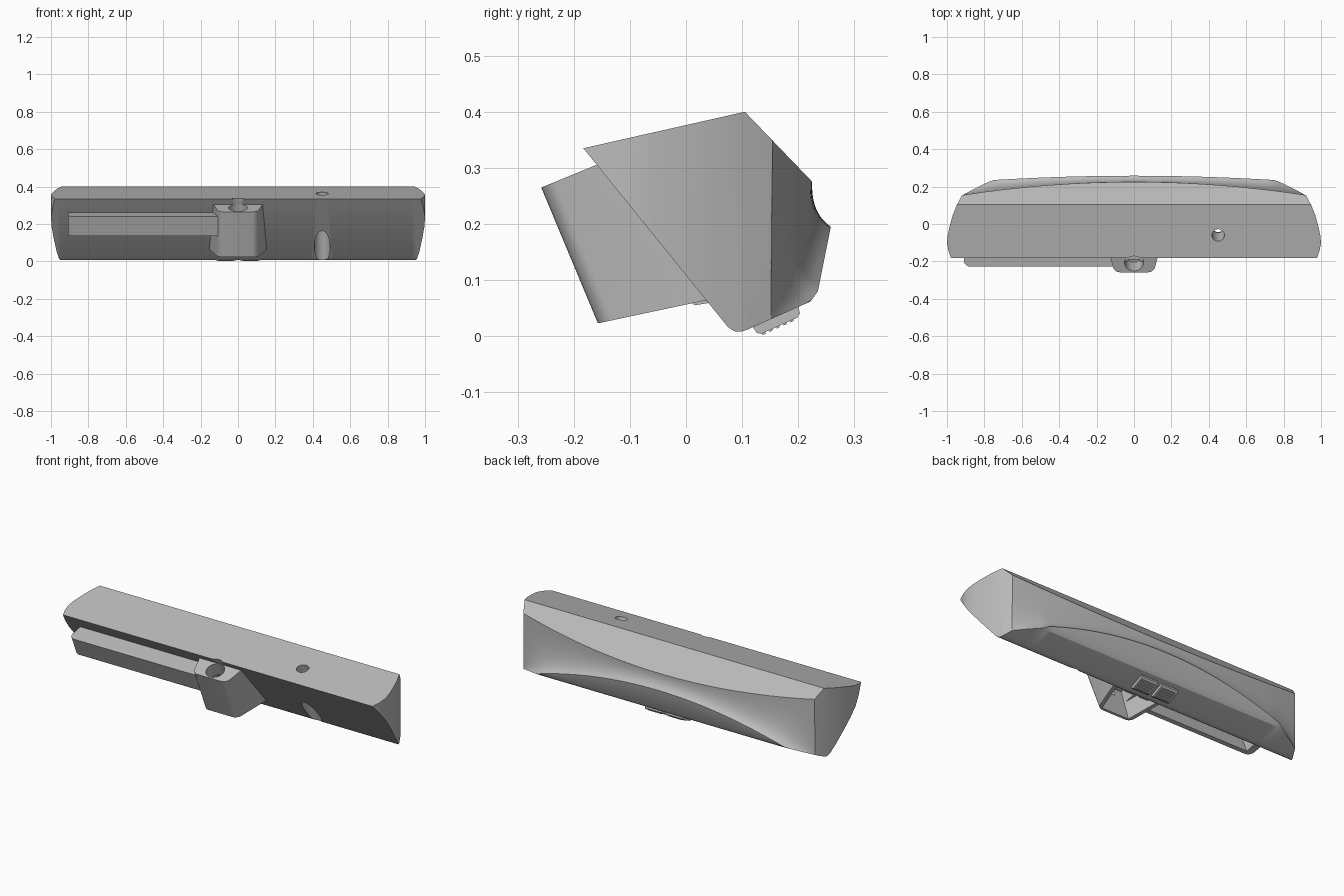
import bpy, bmesh, math
from mathutils import Vector

cube = bpy.data.objects.get("Cube")
if cube:
    bpy.data.objects.remove(cube, do_unlink=True)

grey = bpy.data.materials.new("plain_grey")
grey.use_nodes = True
GREY = (0.5, 0.5, 0.5, 1)
grey.diffuse_color = GREY
grey.node_tree.nodes["Principled BSDF"].inputs["Base Color"].default_value = GREY


def loft(name, sections):
    """Skin a list of closed sections and cap both ends."""
    bm = bmesh.new()
    rings = [[bm.verts.new(p) for p in s] for s in sections]
    n = len(rings[0])
    for a, b in zip(rings, rings[1:]):
        for i in range(n):
            j = (i + 1) % n
            bm.faces.new((a[i], a[j], b[j], b[i]))
    bm.faces.new(rings[0])
    bm.faces.new(rings[-1])
    bmesh.ops.recalc_face_normals(bm, faces=bm.faces)
    mesh = bpy.data.meshes.new(name)
    bm.to_mesh(mesh)
    bm.free()
    mesh.materials.append(grey)
    ob = bpy.data.objects.new(name, mesh)
    bpy.context.collection.objects.link(ob)
    return ob


def slab(name, profile, x0, x1):
    """Extrude a (y, z) profile along x."""
    return loft(name, [[(x, y, z) for y, z in profile] for x in (x0, x1)])


def rod(name, start, end, r, x=0.0, sides=48):
    """Cylinder between two (y, z) points at one x."""
    a, b = Vector((x, *start)), Vector((x, *end))
    side = Vector((1, 0, 0))
    up = (b - a).normalized().cross(side)
    turn = [2 * math.pi * i / sides for i in range(sides)]
    ring = [side * r * math.cos(t) + up * r * math.sin(t) for t in turn]
    return loft(name, [[c + p for p in ring] for c in (a, b)])


def apply(ob, mod):
    bpy.context.view_layer.objects.active = ob
    bpy.ops.object.modifier_apply(modifier=mod.name)


def boolean(ob, cutter, op="DIFFERENCE", keep=False):
    mod = ob.modifiers.new("cut", "BOOLEAN")
    mod.operation, mod.object, mod.solver = op, cutter, "EXACT"
    apply(ob, mod)
    if not keep:
        bpy.data.objects.remove(cutter, do_unlink=True)


def bevel(ob, width, rule):
    """Round the edges whose two end points satisfy the rule."""
    bm = bmesh.new()
    bm.from_mesh(ob.data)
    edges = [e for e in bm.edges if rule(*(v.co for v in e.verts))]
    bmesh.ops.bevel(bm, geom=edges, offset=width, segments=5, profile=0.5, affect="EDGES")
    bm.to_mesh(ob.data)
    bm.free()


def smooth(ob, angle=28):
    bpy.ops.object.select_all(action="DESELECT")
    ob.select_set(True)
    bpy.context.view_layer.objects.active = ob
    bpy.ops.object.shade_smooth_by_angle(angle=math.radians(angle))


# Body: cross-sections whose scooped back varies along the width
def underside(y):
    if y > 0.222:
        return 0.062 + (y - 0.222) * 1.4
    return 0.012 + (y - 0.11) * 0.446


def body_section(x):
    a = min(abs(x), 0.93)
    yc = 0.225 - 0.07 * (a / 0.915) ** 2
    zc = 0.40 - (yc - 0.105) * 1.04
    if a < 0.75:
        t = 1 - (a / 0.75) ** 2
        ys, zs = 0.235 + 0.023 * t, 0.08 + 0.115 * t
    else:
        ys = 0.235 - 0.08 * ((a - 0.75) / 0.165) ** 1.15
        zs = underside(ys)
    pts = [(-0.183, 0.335), (0.105, 0.40)]
    # concave scoop between the top chamfer and the lower lip
    yk, zk = yc - 0.003, zs + 0.025
    for i in range(11):
        t = i / 10
        u = 1 - t
        pts.append((u * u * yc + 2 * u * t * yk + t * t * ys,
                    u * u * zc + 2 * u * t * zk + t * t * zs))
    # lower lip, underside and rounded nose
    for k, y in enumerate((0.235, 0.222), 1):
        y = min(y, ys - 0.002 * k)
        pts.append((y, underside(y)))
    pts += [(0.11, 0.012), (0.098, 0.008), (0.086, 0.009), (0.075, 0.016)]
    return [(x, y, z) for y, z in pts]


body = loft("body", [body_section(-1.02 + 2.04 * i / 68) for i in range(69)])

# Curved ends trimmed with one plan outline
half = [(0.97, -0.3), (0.978, -0.183), (0.993, -0.14), (1.0, -0.1), (0.996, -0.06),
        (0.985, -0.01), (0.97, 0.045), (0.948, 0.1), (0.918, 0.157), (0.95, 0.17), (0.95, 0.4)]
plan = half + [(-x, y) for x, y in reversed(half)]
trim = loft("end_trim", [[(x, y, z) for x, y in plan] for z in (-0.2, 0.6)])
boolean(body, trim, "INTERSECT")

# Pin hole, widened where it leaves the lower front
boolean(body, rod("pin_hole", (-0.09, 0.463), (0.0, 0.163), 0.033, 0.45))
boolean(body, rod("pin_recess", (-0.014, 0.21), (0.064, -0.05), 0.042, 0.45))

# Socket hub: tapered shell, open underneath
DOWN, INTO = Vector((0.39, -0.92)), Vector((0.92, 0.39))


def tapered(name, profile, base):
    ends = []
    for s in (-1, 1):
        ring = []
        for y, z in profile:
            depth = (Vector((y, z)) - Vector((-0.258, 0.265))).dot(INTO)
            ring.append((s * (base + 0.25 * depth), y, z))
        ends.append(ring)
    return loft(name, ends)


hub = tapered("socket_hub", [(-0.258, 0.265), (-0.153, 0.308), (0.045, 0.066), (-0.157, 0.023)], 0.105)
bevel(hub, 0.028, lambda a, b: a.y < -0.15 and b.y < -0.15 and abs(a.x - b.x) < 0.01
      and a.z < 0.29 and b.z < 0.29)
hollow = tapered("hub_hollow", [(-0.206, 0.21), (-0.10, 0.235), (0.07, 0.04), (-0.13, -0.02)], 0.083)
boolean(hub, hollow)

# Round socket through the hub top, nicking the body's front edge
mouth = Vector((-0.205, 0.287))
socket = rod("socket", mouth - DOWN * 0.12, mouth + DOWN * 0.12, 0.05)
boolean(body, socket, keep=True)
boolean(hub, socket)

# Side arm: long rail with a rounded end, hollow underneath
arm = slab("side_arm", [(-0.228, 0.24), (-0.10, 0.268), (-0.01, 0.172), (-0.184, 0.135)], -0.91, -0.09)
bevel(arm, 0.035, lambda a, b: a.x < -0.9 and b.x < -0.9 and a.y < -0.17 and b.y < -0.17)
boolean(arm, slab("arm_hollow", [(-0.195, 0.22), (-0.09, 0.243), (0.02, 0.14), (-0.15, 0.11)], -0.87, -0.13))

# Ribbed grip pads under the body
details = []
for s, side in ((-1, "right"), (1, "left")):
    x0, x1 = sorted((s * 0.012, s * 0.118))
    details.append(slab(side + "_pad", [(0.118, 0.018), (0.126, 0.006), (0.134, 0.004),
                                        (0.198, 0.033), (0.203, 0.041), (0.198, 0.06)], x0, x1))
    for i in range(5):
        y = 0.136 + i * 0.0125
        z = 0.005 + (y - 0.134) * 0.453
        details.append(slab(f"{side}_pad_rib_{i + 1}", [(y, z + 0.004), (y, z - 0.004),
                            (y + 0.006, z - 0.0013), (y + 0.006, z + 0.007)], x0 + 0.012, x1 - 0.012))
    # small catch inside the hub opening
    x0, x1 = sorted((s * 0.02, s * 0.075))
    details.append(slab(side + "_catch", [(-0.01, 0.115), (-0.03, 0.10), (0.015, 0.055), (0.045, 0.06)], x0, x1))

for ob in [body, hub, arm] + details:
    smooth(ob)
